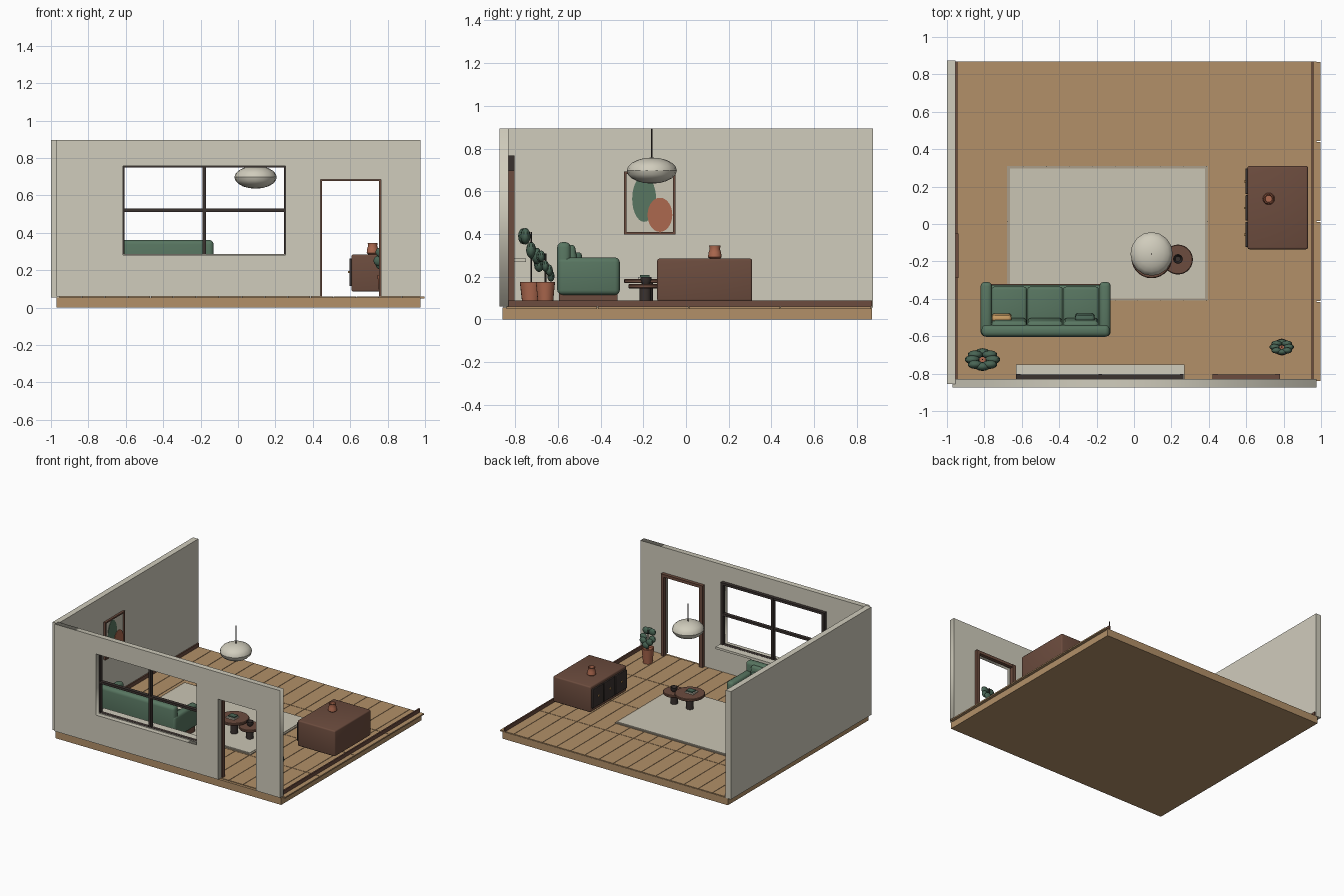
import bpy, bmesh, math
from mathutils import Matrix, Vector

if "Cube" in bpy.data.objects:
    bpy.data.objects.remove(bpy.data.objects["Cube"])


def mat(name, r, g, b):
    m = bpy.data.materials.new(name)
    lin = [((c / 255 + 0.055) / 1.055) ** 2.4 for c in (r, g, b)]
    m.diffuse_color = (*lin, 1)
    m.use_nodes = True
    m.node_tree.nodes["Principled BSDF"].inputs["Base Color"].default_value = m.diffuse_color
    return m


WALL = mat("plaster", 208, 204, 188)
RUG = mat("rug wool", 202, 197, 180)
EDGE = mat("rug border", 170, 158, 138)
OAK = mat("oak", 178, 144, 104)
WALNUT = mat("walnut", 108, 76, 62)
DARK = mat("charcoal", 58, 50, 47)
GREEN = mat("sofa green", 88, 118, 97)
LEAF = mat("leaf green", 72, 100, 84)
CLAY = mat("terracotta", 172, 104, 78)
OCHRE = mat("ochre", 196, 154, 98)


def add(name, bm, m, smooth=None):
    bmesh.ops.recalc_face_normals(bm, faces=bm.faces)
    me = bpy.data.meshes.new(name)
    bm.to_mesh(me)
    bm.free()
    me.materials.append(m)
    ob = bpy.data.objects.new(name, me)
    bpy.context.collection.objects.link(ob)
    if smooth:
        bpy.context.view_layer.objects.active = ob
        ob.select_set(True)
        bpy.ops.object.shade_smooth_by_angle(angle=math.radians(smooth))
        ob.select_set(False)
    return ob


def put_box(bm, x, y, z):
    c = Vector((sum(x) / 2, sum(y) / 2, sum(z) / 2))
    s = Matrix.Diagonal((x[1] - x[0], y[1] - y[0], z[1] - z[0], 1))
    bmesh.ops.create_cube(bm, size=1, matrix=Matrix.Translation(c) @ s)


def box(name, x, y, z, m, bevel=0, tilt=0):
    bm = bmesh.new()
    put_box(bm, x, y, z)
    if bevel:
        bmesh.ops.bevel(bm, geom=bm.edges[:], offset=bevel, segments=3,
                        profile=0.5, affect='EDGES')
    if tilt:
        c = Vector((sum(x) / 2, sum(y) / 2, sum(z) / 2))
        bmesh.ops.rotate(bm, verts=bm.verts, cent=c, matrix=Matrix.Rotation(tilt, 3, 'X'))
    return add(name, bm, m, 40 if bevel else None)


def lathe(name, x, y, profile, m, n=20):
    """Closed round body from (radius, height) pairs."""
    bm = bmesh.new()
    rings = [[bm.verts.new((x + r * math.cos(2 * math.pi * i / n),
                            y + r * math.sin(2 * math.pi * i / n), z)) for i in range(n)]
             for r, z in profile]
    for a, b in zip(rings, rings[1:]):
        for i in range(n):
            bm.faces.new((a[i], a[(i + 1) % n], b[(i + 1) % n], b[i]))
    bm.faces.new(rings[0])
    bm.faces.new(rings[-1])
    return add(name, bm, m, 40)


def disc_x(name, x, y, z, ry, rz, m):
    """Thin oval plate facing +x."""
    bm = bmesh.new()
    mtx = (Matrix.Translation((x, y, z)) @ Matrix.Diagonal((1, ry, rz, 1))
           @ Matrix.Rotation(math.pi / 2, 4, 'Y'))
    bmesh.ops.create_cone(bm, cap_ends=True, segments=28, radius1=1, radius2=1,
                          depth=0.003, matrix=mtx)
    return add(name, bm, m)


# floor slab and planks
F = 0.06
box("floor_slab", (-0.97, 0.975), (-0.86, 0.87), (0, 0.055), OAK)
bm = bmesh.new()
for i in range(16):
    for j in range(4):
        x, y = -0.955 + i * 0.1222, -0.84 + j * 0.4275
        put_box(bm, (x, x + 0.119), (y, y + 0.424), (0.05, F))
add("floor_planks", bm, OAK)

# left wall, and front wall with window and door openings
TOP = 0.895
box("left_wall", (-1, -0.955), (-0.855, 0.875), (F - 0.005, TOP), WALL)
cu = bpy.data.curves.new("front_wall", 'CURVE')
cu.dimensions = '2D'
cu.fill_mode = 'BOTH'
cu.extrude = 0.0215
outline = [(-0.97, F), (0.44, F), (0.44, 0.686), (0.765, 0.686), (0.765, F),
           (0.975, F), (0.975, TOP), (-0.97, TOP)]
hole = [(-0.615, 0.28), (-0.615, 0.757), (0.255, 0.757), (0.255, 0.28)]
for pts in (outline, hole):
    sp = cu.splines.new('POLY')
    sp.points.add(len(pts) - 1)
    for p, (u, v) in zip(sp.points, pts):
        p.co = (u, v, 0, 1)
    sp.use_cyclic_u = True
cu.materials.append(WALL)
wall = bpy.data.objects.new("front_wall", cu)
wall.location = (0, -0.8515, 0)
wall.rotation_euler = (math.pi / 2, 0, 0)
bpy.context.collection.objects.link(wall)
bpy.context.view_layer.objects.active = wall
wall.select_set(True)
bpy.ops.object.convert(target='MESH')
wall.select_set(False)

# window frame, sill and door frame on the inside
Y = (-0.832, -0.803)
for n, x in (("left", (-0.63, -0.607)), ("mid", (-0.19, -0.172)), ("right", (0.245, 0.265))):
    box(f"window_upright_{n}", x, Y, (0.275, 0.768), DARK)
for n, z in (("bottom", (0.27, 0.286)), ("mid", (0.512, 0.529)), ("top", (0.75, 0.768))):
    box(f"window_bar_{n}", (-0.63, 0.265), (Y[0], -0.804), z, DARK)
box("window_sill", (-0.63, 0.27), (-0.835, -0.75), (0.268, 0.285), WALL)
for n, x in (("left", (0.42, 0.45)), ("right", (0.755, 0.78))):
    box(f"door_jamb_{n}", x, Y, (F, 0.698), WALNUT)
box("door_head", (0.42, 0.78), (Y[0], -0.804), (0.676, 0.698), WALNUT)

# skirting boards
box("left_skirting", (-0.957, -0.945), (-0.83, 0.87), (F, 0.088), WALNUT)
box("right_skirting", (0.95, 0.961), (-0.83, 0.87), (F, 0.088), WALNUT)

# rug
box("rug_border", (-0.68, 0.395), (-0.41, 0.31), (F, 0.067), EDGE)
box("rug", (-0.664, 0.38), (-0.397, 0.298), (F, 0.07), RUG)

# sofa
box("sofa_base", (-0.80, -0.145), (-0.595, -0.32), (0.07, 0.125), WALNUT)
box("sofa_body", (-0.805, -0.14), (-0.59, -0.325), (0.115, 0.17), GREEN, 0.012)
box("sofa_back", (-0.815, -0.13), (-0.603, -0.54), (0.115, 0.362), GREEN, 0.024)
for n, x in (("left", -0.82), ("right", -0.185)):
    box(f"sofa_arm_{n}", (x, x + 0.06), (-0.60, -0.31), (0.115, 0.29), GREEN, 0.022)
for i in range(3):
    x = -0.762 + i * 0.192
    box(f"seat_cushion_{i}", (x, x + 0.189), (-0.54, -0.335), (0.16, 0.22), GREEN, 0.016)
    box(f"back_cushion_{i}", (x, x + 0.189), (-0.56, -0.51), (0.21, 0.35), GREEN, 0.02, 0.15)
for n, x, m in (("ochre", (-0.76, -0.655), OCHRE), ("green", (-0.315, -0.21), LEAF)):
    box(f"pillow_{n}", x, (-0.52, -0.482), (0.215, 0.315), m, 0.017, 0.15)

# two round nesting tables with a bowl and books
for n, x, y, r, z in (("large", 0.094, -0.182, 0.108, 0.19), ("small", 0.235, -0.19, 0.08, 0.165)):
    lathe(f"{n}_table_top", x, y, [(r - .004, z - .02), (r, z - .016), (r, z - .004), (r - .004, z)],
          WALNUT, 28)
    lathe(f"{n}_table_leg", x, y, [(0.027, F), (0.027, z - 0.015)], DARK, 16)
lathe("bowl", 0.235, -0.187, [(0.016, 0.165), (0.026, 0.185), (0.026, 0.198), (0.022, 0.198),
                              (0.014, 0.175)], DARK)
box("lower_book", (0.055, 0.125), (-0.225, -0.165), (0.19, 0.2), RUG)
box("upper_book", (0.065, 0.12), (-0.215, -0.17), (0.2, 0.209), LEAF)

# sideboard with three doors
box("sideboard", (0.607, 0.93), (-0.135, 0.31), (0.085, 0.285), WALNUT, 0.01)
for i in range(3):
    y = -0.123 + i * 0.142
    box(f"sideboard_door_{i}", (0.595, 0.61), (y, y + 0.135), (0.115, 0.262), DARK, 0.004)
    box(f"door_pull_{i}", (0.589, 0.597), (y + 0.06, y + 0.072), (0.185, 0.197), OCHRE)
lathe("vase", 0.72, 0.135, [(0.024, 0.285), (0.032, 0.292), (0.029, 0.315), (0.024, 0.33),
                            (0.027, 0.346), (0.021, 0.346), (0.018, 0.325)], CLAY)

# pendant lamp
bm = bmesh.new()
bmesh.ops.create_uvsphere(bm, u_segments=16, v_segments=10, radius=1,
                          matrix=Matrix.Translation((0.094, -0.16, 0.697))
                          @ Matrix.Diagonal((0.113, 0.117, 0.061, 1)))
add("lamp_shade", bm, WALL, 30)
lathe("lamp_cord", 0.094, -0.16, [(0.0035, 0.74), (0.0035, TOP)], DARK, 8)

# framed picture on the left wall
box("picture_canvas", (-0.956, -0.947), (-0.285, -0.055), (0.405, 0.685), RUG)
X = (-0.956, -0.938)
for n, y in (("left", (-0.29, -0.279)), ("right", (-0.061, -0.05))):
    box(f"picture_side_{n}", X, y, (0.398, 0.692), WALNUT)
for n, z in (("bottom", (0.398, 0.409)), ("top", (0.681, 0.692))):
    box(f"picture_rail_{n}", X, (-0.289, -0.051), z, WALNUT)
disc_x("picture_green_oval", -0.9455, -0.196, 0.565, 0.056, 0.108, GREEN)
disc_x("picture_clay_oval", -0.9425, -0.122, 0.49, 0.058, 0.08, CLAY)


# potted plants
def plant(name, x, y, r, base, rise, k):
    lathe(f"{name}_pot", x, y, [(r * .75, F), (r, 0.175), (r * .85, 0.175), (r * .8, 0.16)], CLAY)
    lathe(f"{name}_stem", x, y, [(0.004, 0.15), (0.004, base + rise)], DARK, 8)
    bm = bmesh.new()
    for i in range(8):
        a = i * math.pi / 4
        p = (x + 0.055 * k * math.cos(a), y + 0.037 * k * math.sin(a),
             base + rise * (0.45 - 0.42 * math.sin(a) + 0.12 * (i % 2)))
        mtx = (Matrix.Translation(p) @ Matrix.Rotation(-0.6 * math.cos(a), 4, 'Y')
               @ Matrix.Diagonal((0.042 * k, 0.024 * k, 0.038 * k, 1)))
        bmesh.ops.create_uvsphere(bm, u_segments=10, v_segments=6, radius=1, matrix=mtx)
    add(f"{name}_leaves", bm, LEAF, 40)


plant("large_plant", -0.81, -0.725, 0.053, 0.255, 0.155, 1.0)
plant("small_plant", 0.79, -0.658, 0.045, 0.20, 0.11, 0.7)
